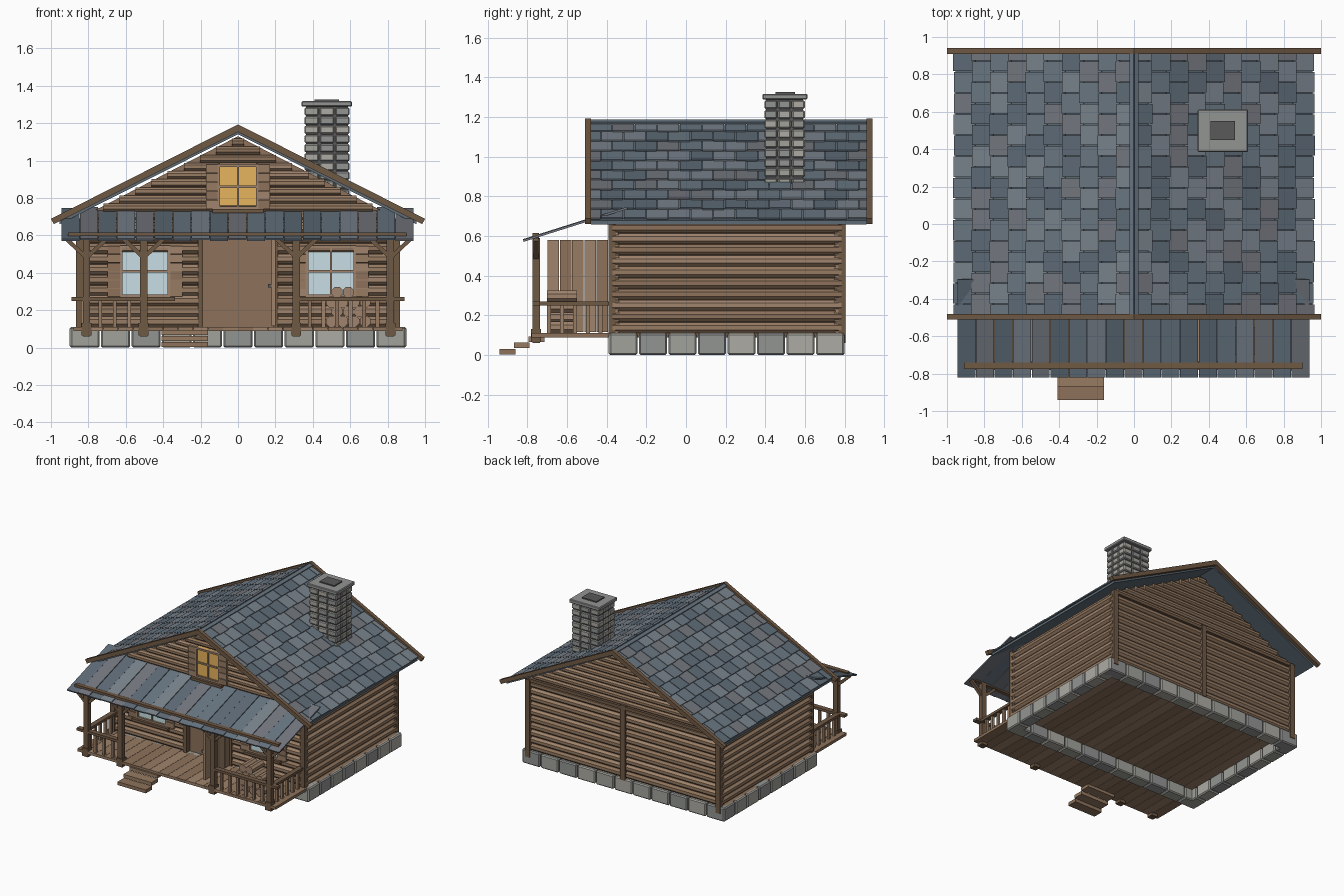
import bpy, bmesh, math, random
from mathutils import Matrix, Vector

if "Cube" in bpy.data.objects:
    bpy.data.objects.remove(bpy.data.objects["Cube"])

random.seed(4)

def mat(name, r, g, b):
    m = bpy.data.materials.new(name)
    m.diffuse_color = (r, g, b, 1)
    m.use_nodes = True
    m.node_tree.nodes["Principled BSDF"].inputs["Base Color"].default_value = m.diffuse_color
    return m

WOOD = [mat("wood_a", .31, .20, .125), mat("wood_b", .27, .17, .105), mat("wood_c", .35, .23, .15)]
DARK = [mat("dark_wood", .16, .10, .06)]
SLATE = [mat("slate_a", .14, .18, .22), mat("slate_b", .19, .225, .26),
         mat("slate_c", .11, .145, .18), mat("slate_d", .17, .18, .205)]
STONE = [mat("stone_a", .36, .36, .33), mat("stone_b", .29, .30, .29), mat("stone_c", .42, .41, .37)]
MORTAR = [mat("mortar", .10, .10, .10)]
GLASS = [mat("pale_glass", .58, .74, .78)]
AMBER = [mat("lit_glass", .80, .46, .11)]

def box(x0, x1, y0, y1, z0, z1):
    return ('box', Matrix.Translation(((x0 + x1) / 2, (y0 + y1) / 2, (z0 + z1) / 2))
            @ Matrix.Diagonal((x1 - x0, y1 - y0, z1 - z0, 1)))

def beam(p, q, w, h, shape='box'):
    p, q = Vector(p), Vector(q)
    x = (q - p).normalized()
    up = Vector((0, 0, 1)) if abs(x.z) < .99 else Vector((0, 1, 0))
    y = up.cross(x).normalized()
    z = x.cross(y)
    rot = Matrix((x, y, z)).transposed().to_4x4()
    return (shape, Matrix.Translation((p + q) / 2) @ rot @ Matrix.Diagonal(((q - p).length, w, h, 1)))

def log(p, q, r):
    return beam(p, q, 2 * r, 2 * r, 'log')

PRE = Matrix.Rotation(math.pi / 2, 4, 'Y') @ Matrix.Rotation(math.pi / 8, 4, 'Z')

def build(name, items, mats, bevel=0):
    bm = bmesh.new()
    for shape, m in items:
        n = len(bm.faces)
        if shape == 'box':
            bmesh.ops.create_cube(bm, size=1, matrix=m)
        else:
            r = .5 / math.cos(math.pi / 8)
            bmesh.ops.create_cone(bm, cap_ends=True, segments=8, radius1=r, radius2=r, depth=1, matrix=m @ PRE)
        bm.faces.ensure_lookup_table()
        k = random.randrange(len(mats))
        for f in bm.faces[n:]:
            f.material_index = k
    bmesh.ops.recalc_face_normals(bm, faces=bm.faces)
    me = bpy.data.meshes.new(name)
    bm.to_mesh(me)
    bm.free()
    for m in mats:
        me.materials.append(m)
    ob = bpy.data.objects.new(name, me)
    bpy.context.collection.objects.link(ob)
    if bevel:
        b = ob.modifiers.new("bevel", 'BEVEL')
        b.width, b.segments = bevel, 1
    return ob

def extrude_xz(name, pts, y0, y1, mats):
    bm = bmesh.new()
    f = bm.faces.new([bm.verts.new((x, y0, z)) for x, z in pts])
    new = bmesh.ops.extrude_face_region(bm, geom=[f])['geom']
    bmesh.ops.translate(bm, verts=[v for v in new if isinstance(v, bmesh.types.BMVert)], vec=(0, y1 - y0, 0))
    bmesh.ops.recalc_face_normals(bm, faces=bm.faces)
    me = bpy.data.meshes.new(name)
    bm.to_mesh(me)
    bm.free()
    me.materials.append(mats[0])
    bpy.context.collection.objects.link(bpy.data.objects.new(name, me))

SL = .507                      # roof slope
roof = lambda x: 1.163 - SL * abs(x)

# foundation ring of stone blocks
blocks, nx, ny = [], 11, 8
dx, dy, g = 1.8 / nx, 1.19 / ny, .004
for i in range(nx):
    x = -.9 + i * dx
    blocks += [box(x + g, x + dx - g, y, y + .1, 0, .11) for y in (-.39, .70)]
for j in range(ny):
    y = -.39 + j * dy
    blocks += [box(x, x + .1, y + g, y + dy - g, 0, .11) for x in (-.9, .8)]
build("foundation_blocks", blocks, STONE, .008)

# floor and porch boards
build("floor_boards", [box(-.88 + i * .08 + .001, -.8 + i * .08 - .001, -.78, .76, .088, .11) for i in range(22)], WOOD)
build("porch_steps", [box(-.41, -.16, y, y + .08, z, z + .027)
                      for y, z in ((-.94, .003), (-.868, .035), (-.793, .066))], WOOD)

# wall core and log cladding
extrude_xz("wall_core", [(-.83, .1), (.83, .1), (.83, .70), (0, 1.13), (-.83, .70)], -.345, .765, WOOD[1:2])
logs = []
for k in range(10):
    z = .138 + k * .056
    for s in (-1, 1):
        logs.append(log((s * .84, -.37, z), (s * .84, .785, z), .027))
        spans = [(.2, .37), (.63, .86)] if .28 < z < .53 else [(.2, .86)]
        logs += [log((s * a, -.355, z), (s * b, -.355, z), .027) for a, b in spans]
    if z > .6:
        logs.append(log((-.2, -.355, z), (.2, -.355, z), .027))
    logs.append(log((-.86, .765, z), (.86, .765, z), .027))
build("wall_logs", logs, WOOD)

# gable logs shortened under the roof slope
gable = []
for k in range(10):
    z = .705 + k * .0435
    w = (1.135 - z - .022) / SL
    gable.append(log((-w, .765, z), (w, .765, z), .021))
    if .75 < z < .98:
        gable += [log((s * .1, -.355, z), (s * w, -.355, z), .021) for s in (-1, 1)]
    else:
        gable.append(log((-w, -.355, z), (w, -.355, z), .021))
build("gable_logs", gable, WOOD)

# corner posts, back post, back plate
trim = [box(s * .845 - .02, s * .845 + .02, y, y + .035, .06, .68) for s in (-1, 1) for y in (-.39, .77)]
trim += [box(-.02, .02, .77, .805, .1, .7), box(-.86, .86, .77, .80, .665, .69)]
build("wall_trim", trim, DARK)

# main roof: slabs, slate courses, ridge, barge boards
slab = [(-.955, roof(.955)), (0, roof(0)), (.955, roof(.955)), (.955, roof(.955) - .02), (0, roof(0) - .022), (-.955, roof(.955) - .02)]
extrude_xz("roof_deck", slab, -.48, .91, SLATE[2:3])
shingles, px, py = [], .0965, .113
for s in (-1, 1):
    for c in range(10):
        y = -.485 - (c % 2) * py / 2
        while y < .905:
            a, b = max(y, -.485), min(y + py, .915)
            x1 = (c + 1) * px + random.uniform(-.006, .002)
            x0 = max(c * px - .02, 0)
            if b - a > .02:
                m = (a + b) / 2
                shingles.append(beam((s * x0, m, roof(x0) + .003), (s * x1, m, roof(x1) + .013), b - a - .005, .009))
            y += py
build("roof_shingles", shingles, SLATE)
build("ridge_cap", [beam((s * -.004, .21, 1.183), (s * .022, .21, 1.17), 1.42, .012) for s in (-1, 1)], SLATE[:1])
for name, y in (("front", -.51), ("back", .91)):
    extrude_xz(name + "_barge_boards", [(-1, .688), (0, 1.193), (1, .688), (.985, .66), (0, 1.153), (-.985, .66)], y, y + .03, DARK)

# porch roof planks
pw = 1.885 / 19
build("porch_roof", [beam((-.945 + (i + .5) * pw, -.295, .742 + .003 * (i % 2)), (-.945 + (i + .5) * pw, -.82, .576 + .003 * (i % 2)),
                          pw - .003, .011) for i in range(19)], SLATE)

# porch posts, beam and braces
PX = (-.81, -.505, .312, .815)
frame = [box(-.91, .9, -.775, -.74, .585, .615)]
for x in PX:
    frame += [box(x - .02, x + .02, -.775, -.737, .06, .59), box(x - .026, x + .026, -.782, -.73, .065, .13)]
    frame += [beam((x + s * .01, -.756, .49), (x + s * .11, -.756, .583), .025, .022) for s in (-1, 1)]
build("porch_frame", frame, DARK)

# railings
rails, bal = [], []
for a, b in ((-.89, -.505), (.312, .89)):
    rails.append(box(a, b, -.775, -.735, .25, .27))
    n = round((b - a) / .075)
    bal += [box(a + (b - a) * i / n - .01, a + (b - a) * i / n + .01, -.765, -.745, .11, .25) for i in range(1, n)]
for x in (-.83, .83):
    rails.append(box(x - .02, x + .02, -.76, -.37, .25, .27))
    bal += [box(x - .01, x + .01, -.70 + i * .065, -.68 + i * .065, .11, .25) for i in range(5)]
build("railing_tops", rails, DARK)
build("balusters", bal, WOOD)

# doorway and open plank door
build("door_frame", [box(s * .2 - .014, s * .2 + .014, -.39, -.33, .1, .6) for s in (-1, 1)]
      + [box(-.21, .21, -.39, -.33, .585, .61)], DARK)
build("open_door", [box(.178, .2, -.70 + i * .062 + .002, -.64 + i * .062, .115, .58) for i in range(5)], WOOD)
build("door_handle", [box(.16, .18, -.69, -.67, .32, .34)], MORTAR)

# windows with shutters
def window(name, cx, w, z0, z1, sw, glass):
    y, f = -.39, .014
    x0, x1, zm = cx - w, cx + w, (z0 + z1) / 2
    build(name + "_glass", [box(x0, x1, y + .015, -.34, z0, z1)], glass)
    build(name + "_frame", [box(x0, x0 + f, y, -.34, z0, z1), box(x1 - f, x1, y, -.34, z0, z1),
                            box(x0, x1, y, -.34, z1 - f, z1), box(x0, x1, y, -.34, z0, z0 + f),
                            box(cx - .006, cx + .006, y + .005, -.34, z0, z1),
                            box(x0, x1, y + .005, -.34, zm - .006, zm + .006)], WOOD[2:])
    build(name + "_sill", [box(x0 - .025, x1 + .025, y - .02, -.34, z0 - .02, z0)], DARK)
    n = round((z1 - z0) / .045)
    h = (z1 - z0) / n
    build(name + "_shutters", [box(a, a + sw, y, -.35, z0 + i * h + .002, z0 + (i + 1) * h - .002)
                               for i in range(n) for a in (x0 - sw, x1)], WOOD)

window("left_window", -.497, .135, .27, .545, .065, GLASS)
window("right_window", .497, .135, .27, .545, .065, GLASS)
window("gable_window", 0, .11, .74, .98, .06, AMBER)

# stacked firewood
build("firewood", [log((.50 + i * .06 + (k % 2) * .03, -.70, .14 + k * .052),
                       (.50 + i * .06 + (k % 2) * .03, -.55, .14 + k * .052), .029)
                   for k in range(4) for i in range(4 - k % 2 - k // 3)], WOOD[2:])

# chimney
bricks = []
for k in range(10):
    z = .80 + k * .049
    for i in range(3):
        for j in range(3):
            if (i, j) != (1, 1):
                x, y = .355 + i * .083, .395 + j * .07
                bricks.append(box(x, x + .076, y, y + .064, z, z + .042))
build("chimney_bricks", bricks, STONE, .006)
build("chimney_core", [box(.363, .589, .403, .591, .78, 1.29)], MORTAR)
build("chimney_cap", [box(.34, .61, .385, .612, 1.288, 1.317)], STONE[1:2], .005)
build("chimney_flue", [box(.41, .54, .45, .55, 1.30, 1.326)], MORTAR)
